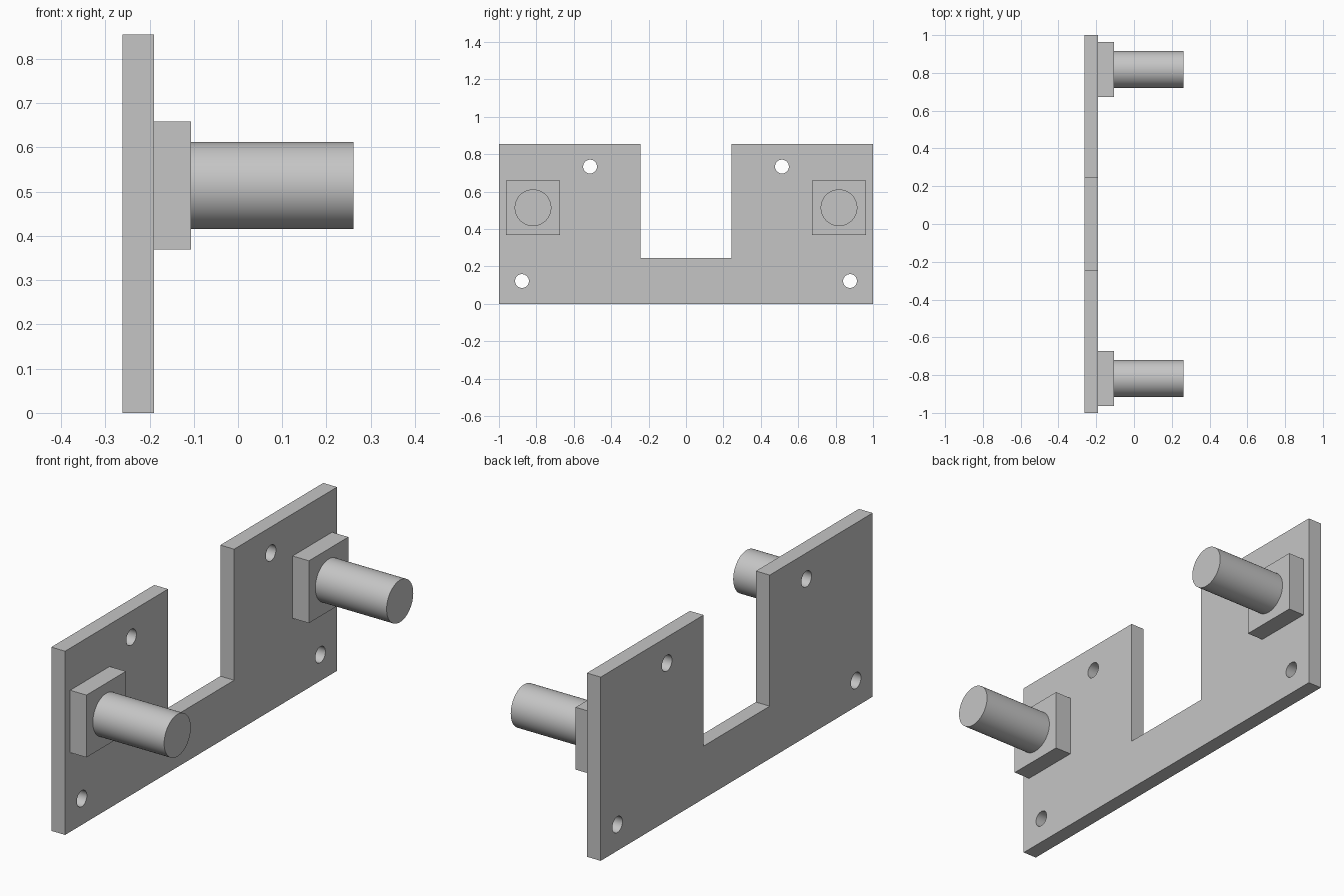
import bpy
import bmesh
from math import pi
from mathutils import Matrix, Vector

if "Cube" in bpy.data.objects:
    bpy.data.objects.remove(bpy.data.objects["Cube"], do_unlink=True)

grey = bpy.data.materials.new("light_grey")
grey.use_nodes = True
grey.diffuse_color = (0.56, 0.56, 0.56, 1)
grey.node_tree.nodes["Principled BSDF"].inputs["Base Color"].default_value = grey.diffuse_color

# Depth stations along x
BACK, PLATE, PAD, TIP = -0.261, -0.19, -0.106, 0.261
HEIGHT = 0.855
PEG_Y, PEG_Z = 0.818, 0.514


def make_object(name, bm):
    bmesh.ops.recalc_face_normals(bm, faces=bm.faces)
    mesh = bpy.data.meshes.new(name)
    bm.to_mesh(mesh)
    bm.free()
    mesh.materials.append(grey)
    obj = bpy.data.objects.new(name, mesh)
    bpy.context.collection.objects.link(obj)
    return obj


def prism(name, outline, x0, x1):
    """Extrude a (y, z) outline along x."""
    bm = bmesh.new()
    face = bm.faces.new([bm.verts.new((x0, y, z)) for y, z in outline])
    grown = bmesh.ops.extrude_face_region(bm, geom=[face])["geom"]
    verts = [v for v in grown if isinstance(v, bmesh.types.BMVert)]
    bmesh.ops.translate(bm, verts=verts, vec=(x1 - x0, 0, 0))
    return make_object(name, bm)


def add_rod(bm, y, z, radius, x0, x1, sides):
    place = Matrix.Translation(Vector(((x0 + x1) / 2, y, z))) @ Matrix.Rotation(pi / 2, 4, "Y")
    bmesh.ops.create_cone(bm, cap_ends=True, segments=sides, radius1=radius,
                          radius2=radius, depth=x1 - x0, matrix=place)


def smooth(obj):
    bpy.ops.object.select_all(action="DESELECT")
    obj.select_set(True)
    bpy.context.view_layer.objects.active = obj
    bpy.ops.object.shade_smooth_by_angle()


# U-shaped base plate
half = [(1, 0), (1, HEIGHT), (0.243, HEIGHT), (0.243, 0.245)]
plate = prism("base_plate", half + [(-y, z) for y, z in reversed(half)], BACK, PLATE)

# Four screw holes
bm = bmesh.new()
for side in (-1, 1):
    for y, z in ((0.513, 0.734), (0.877, 0.122)):
        add_rod(bm, side * y, z, 0.037, BACK - 0.1, PLATE + 0.1, 48)
cutter = make_object("hole_cutter", bm)
cutter.hide_render = True
cut = plate.modifiers.new("screw_holes", "BOOLEAN")
cut.object = cutter
cut.solver = "EXACT"
bpy.context.view_layer.objects.active = plate
bpy.ops.object.modifier_apply(modifier=cut.name)
bpy.data.objects.remove(cutter, do_unlink=True)
smooth(plate)

# Square pads with round pegs
R = 0.145
for label, side in (("front", -1), ("back", 1)):
    y = side * PEG_Y
    prism(label + "_pad", [(y - R, PEG_Z - R), (y + R, PEG_Z - R),
                           (y + R, PEG_Z + R), (y - R, PEG_Z + R)], PLATE, PAD)
    bm = bmesh.new()
    add_rod(bm, y, PEG_Z, 0.098, PAD, TIP, 96)
    smooth(make_object(label + "_peg", bm))
